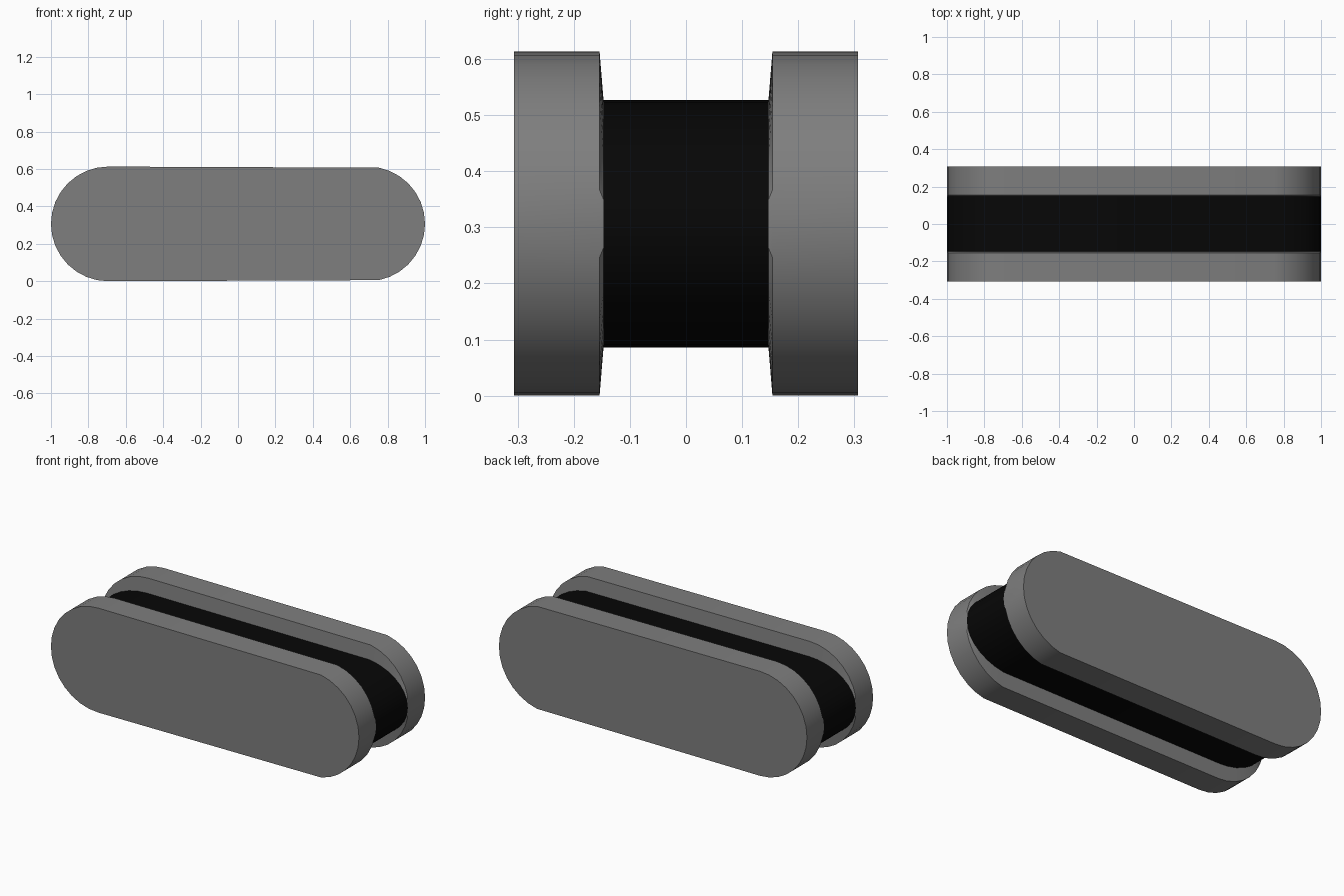
import bpy, bmesh
from math import cos, sin, radians

if "Cube" in bpy.data.objects:
    bpy.data.objects.remove(bpy.data.objects["Cube"])

R = 0.3065          # end radius and centre height
CX = 1 - R          # centre of the end arcs
STEP = 11.25        # degrees per facet on the ends


def outline():
    """Long rounded outline in x/z, counter-clockwise seen from the front."""
    right = [radians(-78.75 + STEP * i) for i in range(15)]
    left = [radians(90 + STEP * i) for i in range(17)]
    return ([(CX + R * cos(a), R * sin(a)) for a in right] +
            [(-CX + R * cos(a), R * sin(a)) for a in left])


def loft(name, sections, color, cap=False):
    """Skin outlines placed at (y, height scale); optionally close the first."""
    bm = bmesh.new()
    rings = [[bm.verts.new((x, y, R + z * s)) for x, z in outline()]
             for y, s in sections]
    for a, b in zip(rings, rings[1:]):
        for i in range(len(a)):
            j = (i + 1) % len(a)
            bm.faces.new((b[i], b[j], a[j], a[i]))
    if cap:
        bm.faces.new(rings[0])
    if sections[0][0] > sections[-1][0]:      # built from back to front
        bmesh.ops.reverse_faces(bm, faces=bm.faces[:])
    me = bpy.data.meshes.new(name)
    bm.to_mesh(me)
    bm.free()
    me.materials.append(color)
    ob = bpy.data.objects.new(name, me)
    bpy.context.collection.objects.link(ob)
    bpy.ops.object.select_all(action='DESELECT')
    ob.select_set(True)
    bpy.context.view_layer.objects.active = ob
    bpy.ops.object.shade_smooth_by_angle(angle=radians(30))


def paint(name, v):
    m = bpy.data.materials.new(name)
    m.diffuse_color = (v, v, v, 1)
    m.use_nodes = True
    m.node_tree.nodes["Principled BSDF"].inputs["Base Color"].default_value = m.diffuse_color
    return m


grey, black = paint("dark_grey", 0.21), paint("black", 0.002)

# Outer plates, each with a slightly sloped inner shoulder
for name, s in (("front_plate", -1), ("back_plate", 1)):
    loft(name, [(s * 0.3065, 1), (s * 0.154, 1), (s * 0.147, 0.72)], grey, cap=True)

# Black recessed core, flush with the plates at both tips
loft("core", [(-0.147, 0.72), (0.147, 0.72)], black)
